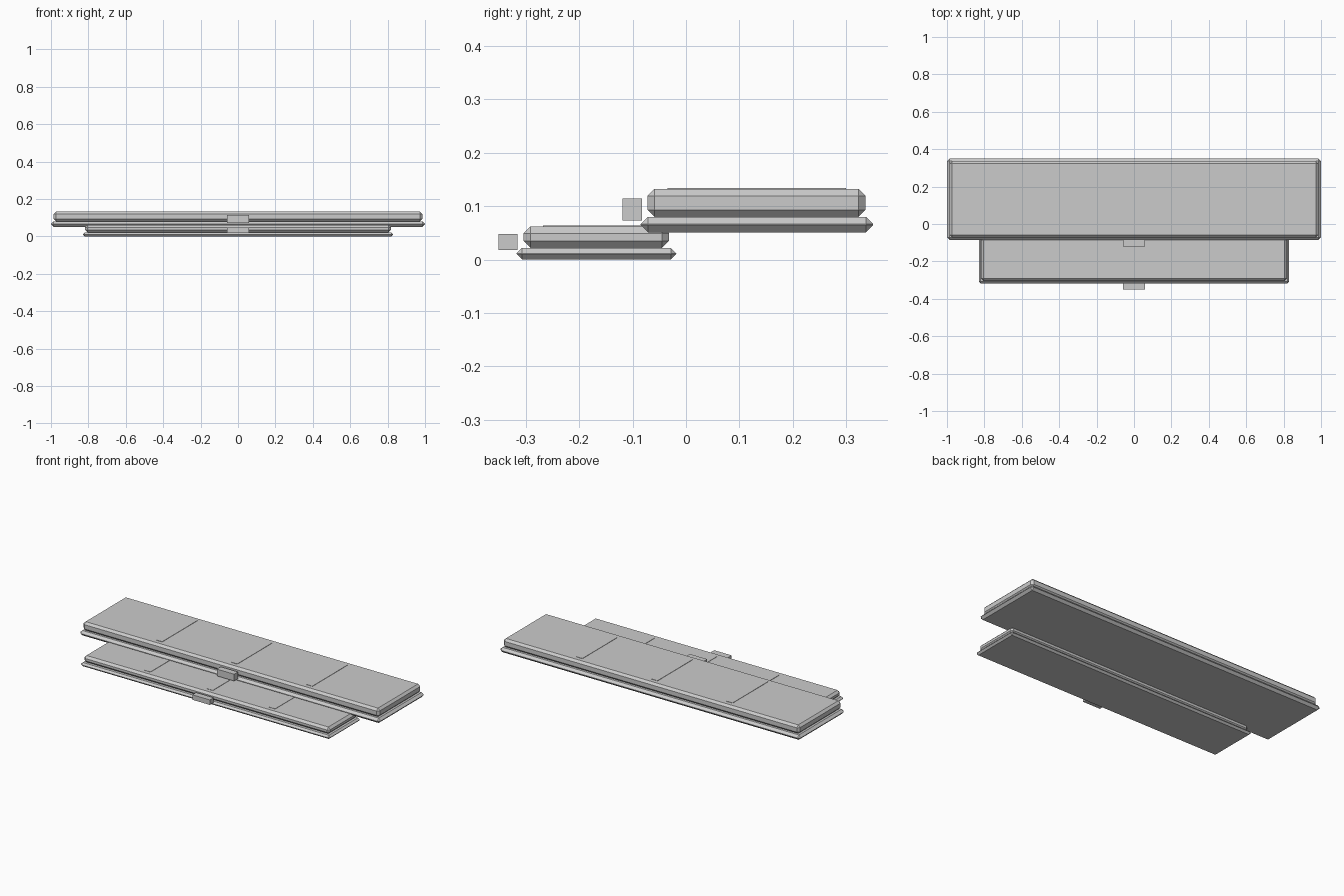
import bpy
import bmesh

if "Cube" in bpy.data.objects:
    bpy.data.objects.remove(bpy.data.objects["Cube"])

grey = bpy.data.materials.new("light_grey")
grey.diffuse_color = (0.6, 0.6, 0.6, 1.0)
grey.use_nodes = True
grey.node_tree.nodes["Principled BSDF"].inputs["Base Color"].default_value = grey.diffuse_color


def box(name, x, y, z, chamfer=0.0):
    """Box from (min, max) ranges, with optional flat chamfer on all edges."""
    bm = bmesh.new()
    bmesh.ops.create_cube(bm, size=1.0)
    for v in bm.verts:
        for i, (lo, hi) in enumerate((x, y, z)):
            v.co[i] = lo if v.co[i] < 0 else hi
    if chamfer:
        bmesh.ops.bevel(bm, geom=bm.edges[:], offset=chamfer, segments=1,
                        profile=0.5, affect='EDGES')
    bmesh.ops.recalc_face_normals(bm, faces=bm.faces[:])
    me = bpy.data.meshes.new(name)
    bm.to_mesh(me)
    bm.free()
    me.materials.append(grey)
    ob = bpy.data.objects.new(name, me)
    bpy.context.collection.objects.link(ob)
    return ob


def step(name, half, base_y, base_z, base_ch, body_half, body_y, body_z,
         seam_x, seam_y, tab_y, tab_z):
    # chamfered base slab and thicker body on it
    box(name + "_base", (-half, half), base_y, base_z, base_ch)
    box(name + "_body", (-body_half, body_half), body_y, body_z, 0.013)
    # thin raised strips across the top
    top = body_z[1]
    for i, cx in enumerate((-seam_x, 0.0, seam_x)):
        box(f"{name}_strip_{i + 1}", (cx - 0.02, cx + 0.02), seam_y,
            (top - 0.004, top + 0.002))
    # small front tab
    box(name + "_front_tab", (-0.058, 0.058), tab_y, tab_z)


step("lower_step", 0.83, (-0.317, -0.018), (0.0, 0.022), 0.0105,
     0.818, (-0.304, -0.032), (0.022, 0.062),
     0.415, (-0.268, -0.068), (-0.351, -0.315), (0.018, 0.048))

step("upper_step", 1.0, (-0.085, 0.35), (0.051, 0.08), 0.0135,
     0.986, (-0.072, 0.336), (0.08, 0.132),
     0.5, (-0.035, 0.299), (-0.119, -0.082), (0.073, 0.114))
